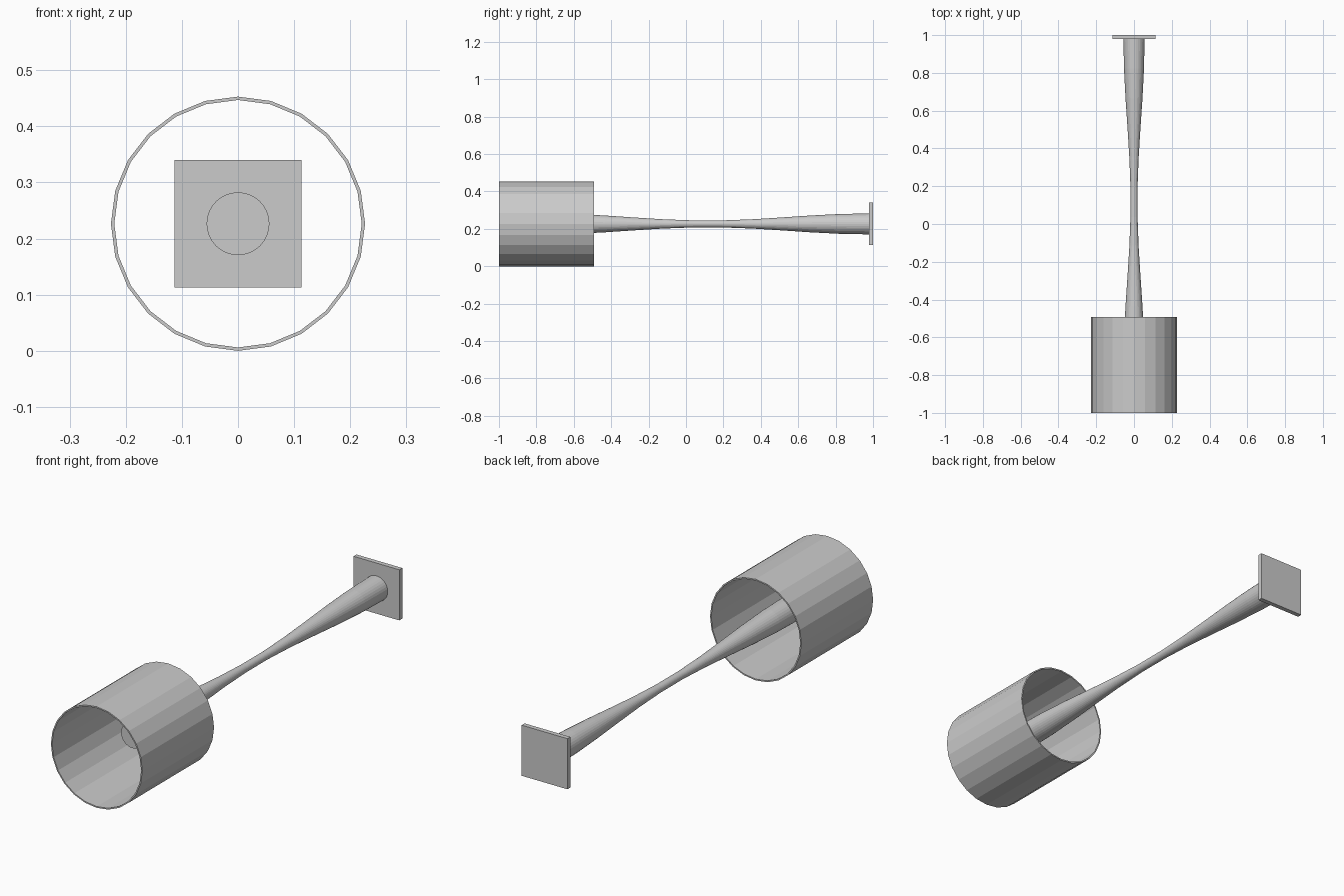
import bpy, bmesh
from math import sin, cos, pi

if "Cube" in bpy.data.objects:
    bpy.data.objects.remove(bpy.data.objects["Cube"])

R = 0.2265            # outer radius of the tube, also height of the axis
MID = 0.116           # y of the rod's waist
HALF = 0.863          # half length of the rod


def lathe(name, profile, sides, closed):
    """Spin (radius, y) points around the y-parallel axis at z = R."""
    bm = bmesh.new()
    rings = [[bm.verts.new((r * sin(2 * pi * i / sides), y, R + r * cos(2 * pi * i / sides)))
              for i in range(sides)] for r, y in profile]
    pairs = list(zip(rings, rings[1:]))
    if closed:
        pairs.append((rings[-1], rings[0]))
    else:
        bm.faces.new(rings[0])
        bm.faces.new(rings[-1])
    for a, b in pairs:
        for i in range(sides):
            j = (i + 1) % sides
            bm.faces.new((a[i], a[j], b[j], b[i]))
    bmesh.ops.recalc_face_normals(bm, faces=bm.faces)
    mesh = bpy.data.meshes.new(name)
    bm.to_mesh(mesh)
    bm.free()
    ob = bpy.data.objects.new(name, mesh)
    bpy.context.collection.objects.link(ob)
    return ob


# Open, thin-walled tube
lathe("tube", [(R, -1), (R, -0.493), (R - 0.006, -0.493), (R - 0.006, -1)], 24, True)

# Waisted rod running from the middle of the tube to the plate
steps = 11
rod = []
for k in range(steps + 1):
    d = -1 + 2 * k / steps
    rod.append((0.037 - 0.019 * cos(pi * d), MID + HALF * d))
lathe("rod", rod, 32, False)

# Square end plate
bpy.ops.mesh.primitive_cube_add(size=1, location=(0, 0.9895, R))
plate = bpy.context.object
plate.name = "end_plate"
plate.scale = (R, 0.021, R)
